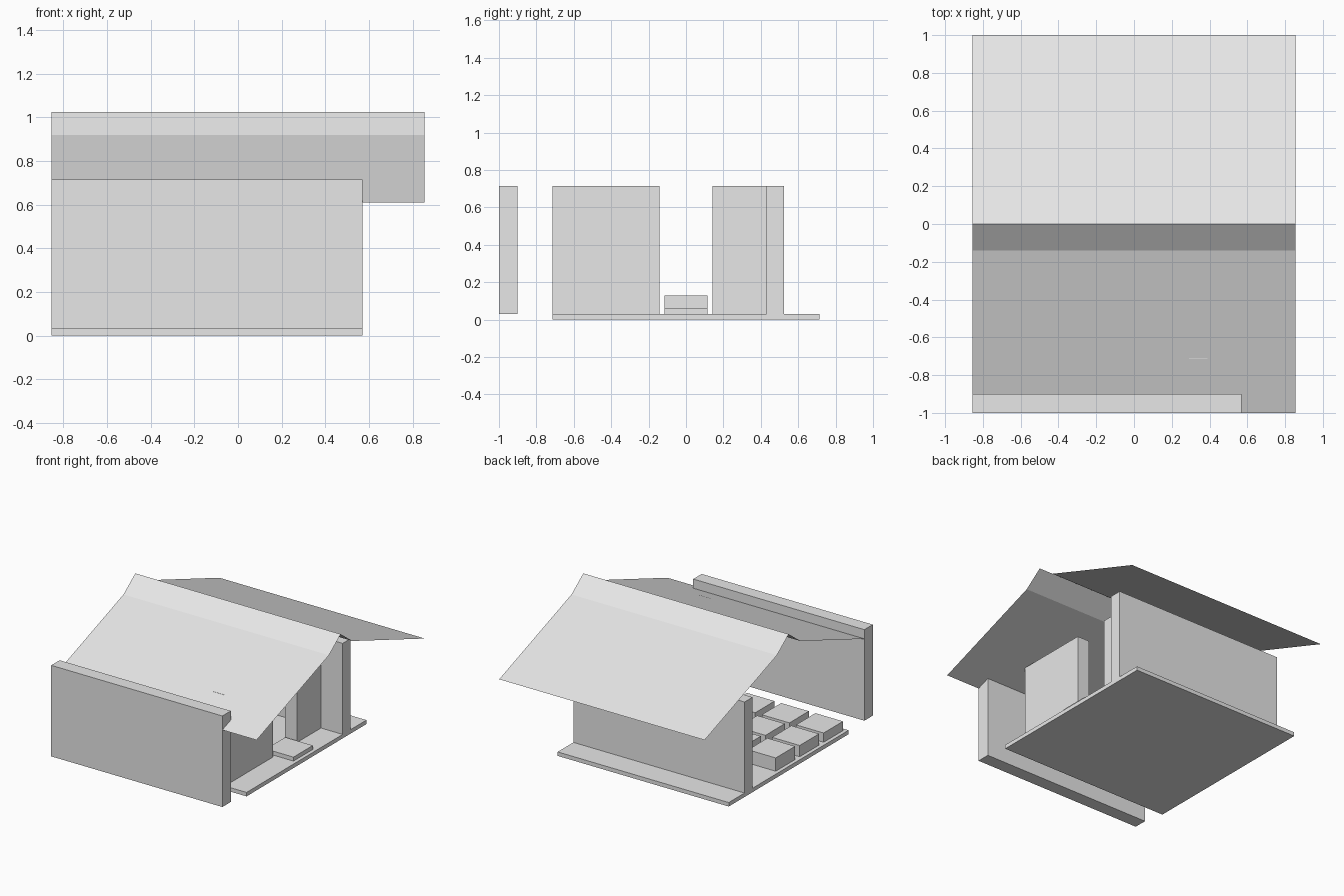
import bpy

if "Cube" in bpy.data.objects:
    bpy.data.objects.remove(bpy.data.objects["Cube"])

grey = bpy.data.materials.new("light_grey")
grey.diffuse_color = (0.8, 0.8, 0.8, 1)
grey.use_nodes = True
grey.node_tree.nodes["Principled BSDF"].inputs["Base Color"].default_value = grey.diffuse_color


def make(name, verts, faces):
    mesh = bpy.data.meshes.new(name)
    mesh.from_pydata(verts, [], faces)
    mesh.materials.append(grey)
    obj = bpy.data.objects.new(name, mesh)
    bpy.context.collection.objects.link(obj)
    return obj


def box(name, xs, ys, zs):
    verts = [(x, y, z) for x in xs for y in ys for z in zs]
    faces = [(0, 1, 3, 2), (4, 6, 7, 5), (0, 4, 5, 1),
             (2, 3, 7, 6), (0, 2, 6, 4), (1, 5, 7, 3)]
    return make(name, verts, faces)


L, R = -0.855, 0.57      # ends of floor and long walls
FLOOR, TOP = 0.03, 0.715
CELL = 0.285             # floor grid spacing
HALF = 0.115             # half width of a block

# Floor slab
box("floor", (L, R), (-0.7125, 0.7125), (0, FLOOR))

# Long walls, the front one standing clear of the floor
box("front_wall", (L, R), (-1.0, -0.9), (FLOOR, TOP))
box("back_wall", (L, R), (0.43, 0.525), (FLOOR, TOP))

# Partition on both sides of the doorway
box("partition_front", (0.29, 0.39), (-0.7125, -0.1425), (FLOOR, TOP))
box("partition_back", (0.29, 0.39), (0.1425, 0.43), (FLOOR, TOP))

# Low step in the doorway
box("door_step", (0.3125, 0.5425), (-HALF, HALF), (FLOOR, 0.06))

# Three by three blocks inside, one height per row
for i in range(3):
    cx = L + CELL * (i + 0.5)
    for j, top in enumerate((0.13, 0.115, 0.10)):
        cy = -CELL * j
        box(f"block_{i}_{j}", (cx - HALF, cx + HALF),
            (cy - HALF, cy + HALF), (FLOOR, top))

# Thin roof sheet, steeper near the ridge
profile = [(-1, 0.61), (-0.14, 0.92), (0, 1.025), (0.14, 0.92), (1, 0.61)]
verts = [(x, y, z) for y, z in profile for x in (-0.855, 0.855)]
make("roof", verts, [(2 * k, 2 * k + 1, 2 * k + 3, 2 * k + 2) for k in range(4)])
